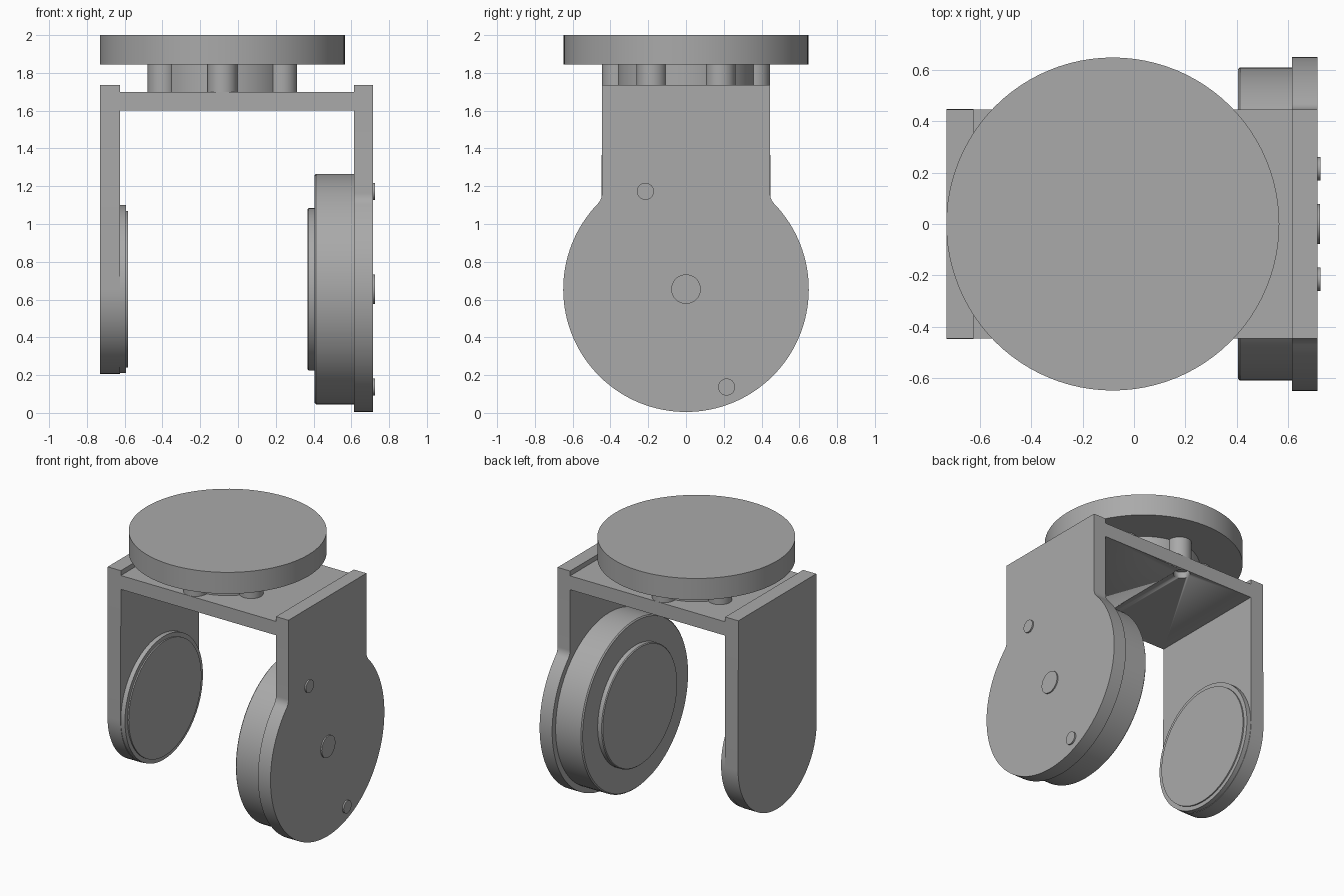
import bpy, bmesh, math
from mathutils import Matrix, Vector

cube = bpy.data.objects.get("Cube")
if cube:
    bpy.data.objects.remove(cube, do_unlink=True)

GREY = (0.40, 0.40, 0.40, 1)
grey = bpy.data.materials.new("plain_grey")
grey.use_nodes = True
grey.diffuse_color = GREY
grey.node_tree.nodes["Principled BSDF"].inputs["Base Color"].default_value = GREY

AXLE_Z = 0.655      # height of the wheel axis
SWIVEL_X = -0.0825  # position of the vertical swivel axis


def finish(bm, name, smooth=True):
    bmesh.ops.recalc_face_normals(bm, faces=bm.faces)
    mesh = bpy.data.meshes.new(name)
    bm.to_mesh(mesh)
    bm.free()
    mesh.materials.append(grey)
    obj = bpy.data.objects.new(name, mesh)
    bpy.context.collection.objects.link(obj)
    if smooth:
        bpy.ops.object.select_all(action='DESELECT')
        obj.select_set(True)
        bpy.context.view_layer.objects.active = obj
        bpy.ops.object.shade_smooth_by_angle(angle=math.radians(30))
    return obj


def plate(name, outline, x0, x1):
    """Extrude a (y, z) outline along x."""
    bm = bmesh.new()
    face = bm.faces.new([bm.verts.new((x0, y, z)) for y, z in outline])
    new = bmesh.ops.extrude_face_region(bm, geom=[face])["geom"]
    bmesh.ops.translate(bm, vec=(x1 - x0, 0, 0),
                        verts=[v for v in new if isinstance(v, bmesh.types.BMVert)])
    return finish(bm, name)


def disc(name, radius, start, end, axis='X', segments=96, chamfer=0.0):
    """Round disc between two points; the chamfer sits on its end face."""
    start, end = Vector(start), Vector(end)
    depth = (end - start).length
    bm = bmesh.new()
    bmesh.ops.create_cone(bm, cap_ends=True, segments=segments, radius1=radius,
                          radius2=radius, depth=depth)
    if chamfer:
        rim = [e for e in bm.edges if all(v.co.z > 0 for v in e.verts)]
        bmesh.ops.bevel(bm, geom=rim, offset=chamfer, segments=1, affect='EDGES')
    turn = Vector((0, 0, 1)).rotation_difference(end - start).to_matrix().to_4x4()
    bmesh.ops.transform(bm, matrix=Matrix.Translation((start + end) / 2) @ turn,
                        verts=bm.verts)
    return finish(bm, name)


def x_disc(name, radius, x0, x1, y=0.0, z=AXLE_Z, **kw):
    return disc(name, radius, (x0, y, z), (x1, y, z), **kw)


def z_disc(name, radius, z0, z1, x=SWIVEL_X, y=0.0, **kw):
    return disc(name, radius, (x, y, z0), (x, y, z1), **kw)


def arc(cy, cz, r, a0, a1, n):
    return [(cy + r * math.cos(a0 + (a1 - a0) * i / n),
             cz + r * math.sin(a0 + (a1 - a0) * i / n)) for i in range(n + 1)]


HALF, TOP, R, FILLET = 0.445, 1.735, 0.65, 0.08

# Large side plate: round base flowing into a straight neck through fillets
fy = HALF + FILLET
fz = math.sqrt((R + FILLET) ** 2 - fy ** 2)
a = math.atan2(fz, fy)
side = arc(fy, AXLE_Z + fz, FILLET, math.pi, math.pi + a, 8)
right_half = [(HALF, TOP)] + side
left_half = [(-y, z) for y, z in reversed(right_half)]
base = arc(0, AXLE_Z, R, a, -math.pi - a, 96)[1:-1]
plate("large_side_plate", right_half + base + left_half, 0.615, 0.715)

# Small side plate with a rounded lower end
plate("small_side_plate",
      [(HALF, TOP)] + arc(0, AXLE_Z, HALF + 0.003, 0, -math.pi, 48) + [(-HALF, TOP)],
      -0.73, -0.625)

# Cross plate with two blind screw holes underneath
cross = plate("cross_plate", [(-HALF, 1.60), (HALF, 1.60), (HALF, 1.70), (-HALF, 1.70)],
              -0.625, 0.615)
for s in (-1, 1):
    cutter = z_disc("screw_hole_cutter", 0.055, 1.55, 1.645, y=s * 0.388, segments=32)
    cutter.hide_render = True
    cutter.hide_set(True)
    mod = cross.modifiers.new("screw_hole", 'BOOLEAN')
    mod.operation = 'DIFFERENCE'
    mod.object = cutter
    mod.solver = 'EXACT'
bpy.context.view_layer.objects.active = cross
for mod in list(cross.modifiers):
    cut = mod.object
    bpy.ops.object.modifier_apply(modifier=mod.name)
    bpy.data.objects.remove(cut, do_unlink=True)

# Drive housing and hub on the large plate
x_disc("drive_housing", 0.61, 0.615, 0.405, chamfer=0.008)
x_disc("drive_hub", 0.43, 0.405, 0.368, chamfer=0.006)

# Bearing boss on the small plate
x_disc("bearing_boss", 0.445, -0.625, -0.592)
x_disc("bearing_face", 0.415, -0.592, -0.583)

# Pins on the outer face
x_disc("center_pin", 0.078, 0.715, 0.724, segments=48)
for s in (-1, 1):
    x_disc("outer_pin", 0.045, 0.715, 0.726, y=s * 0.215, z=AXLE_Z - s * 0.518,
           segments=32)

# Lobed swivel mount and top disc
z_disc("swivel_core", 0.365, 1.70, 1.845)
for i in range(6):
    t = math.radians(30 + 60 * i)
    z_disc("swivel_lobe", 0.08, 1.70, 1.845, x=SWIVEL_X + 0.365 * math.cos(t),
           y=0.365 * math.sin(t), segments=32)
z_disc("top_disc", 0.648, 1.845, 2.0)
